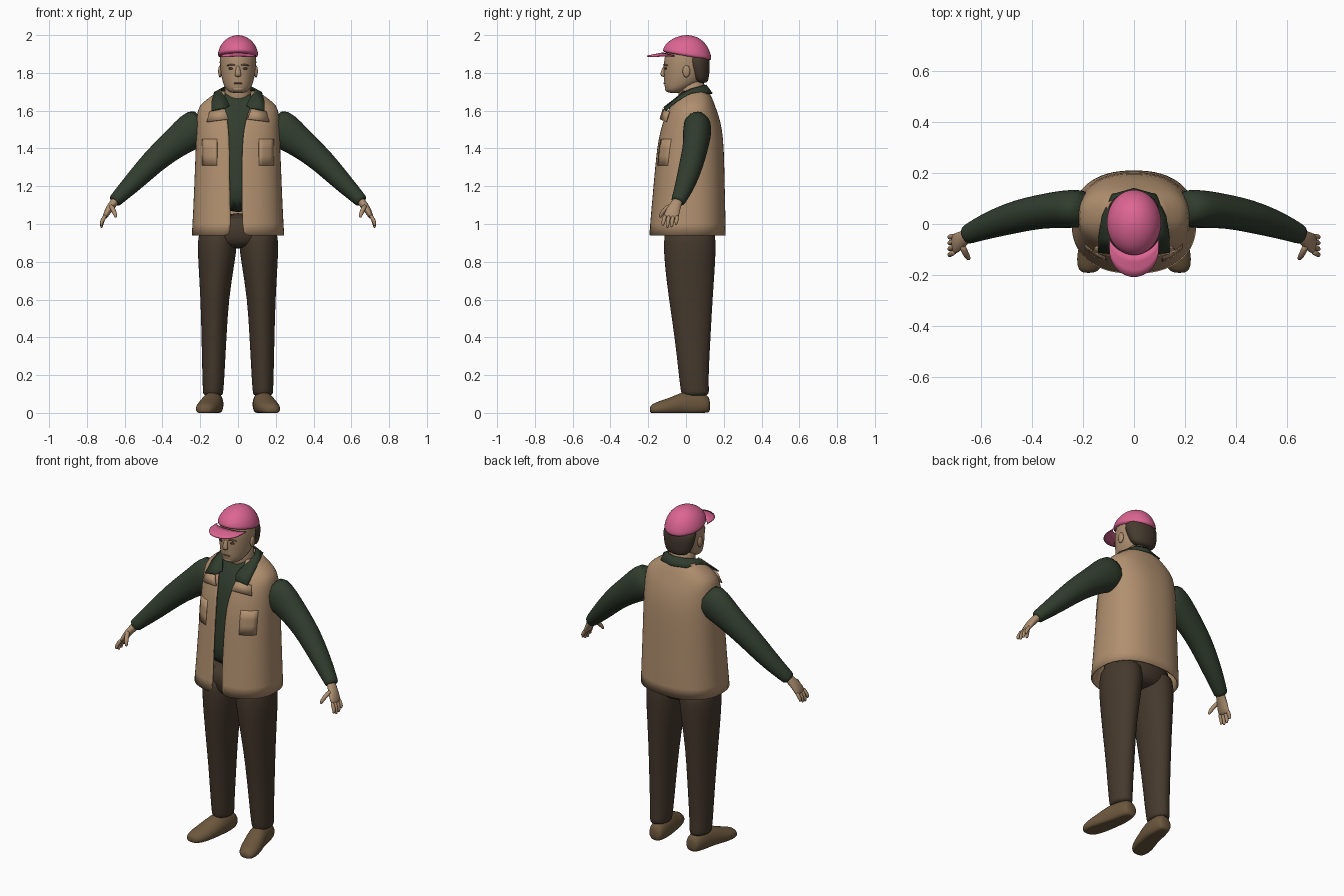
import bpy, bmesh
from math import sin, cos, asin, pi, sqrt
from mathutils import Vector

cube = bpy.data.objects.get("Cube")
if cube:
    bpy.data.objects.remove(cube, do_unlink=True)


def material(name, *rgb):
    m = bpy.data.materials.new(name)
    m.use_nodes = True
    m.diffuse_color = (*rgb, 1)
    m.node_tree.nodes["Principled BSDF"].inputs["Base Color"].default_value = (*rgb, 1)
    return m


TAN = material("tan canvas", .44, .28, .16)
GREEN = material("dark green cloth", .03, .046, .027)
BROWN = material("dark brown cloth", .06, .041, .026)
LEATHER = material("brown leather", .15, .096, .047)
SKIN = material("skin", .42, .275, .165)
LIP = material("lip", .24, .13, .08)
HAIR = material("dark hair", .06, .043, .028)
PINK = material("pink", .72, .13, .29)


def finish(name, bm, mat, sub=1, thick=0):
    bmesh.ops.recalc_face_normals(bm, faces=bm.faces)
    me = bpy.data.meshes.new(name)
    bm.to_mesh(me)
    bm.free()
    me.shade_smooth()
    me.materials.append(mat)
    ob = bpy.data.objects.new(name, me)
    bpy.context.collection.objects.link(ob)
    if sub:
        ob.modifiers.new("smooth", 'SUBSURF').levels = sub
        ob.modifiers["smooth"].render_levels = sub
    if thick:
        s = ob.modifiers.new("thickness", 'SOLIDIFY')
        s.thickness, s.offset = thick, 0
    return ob


def loft(name, rows, mat, closed=True, sub=1, thick=0):
    """Skin a list of point rows; closed rows become capped tubes."""
    bm = bmesh.new()
    vs = [[bm.verts.new(p) for p in row] for row in rows]
    n = len(vs[0])
    for a, b in zip(vs, vs[1:]):
        for i in range(n if closed else n - 1):
            j = (i + 1) % n
            bm.faces.new((a[i], a[j], b[j], b[i]))
    if closed:
        bm.faces.new(vs[0])
        bm.faces.new(vs[-1])
    return finish(name, bm, mat, sub, thick)


def tube(name, pts, mat, up=(0, 1, 0), axis=None, n=20, floor=False):
    """Elliptical sections (x, y, z, radius across, radius along up)."""
    rows, up = [], Vector(up)
    for i, (x, y, z, ra, rb) in enumerate(pts):
        a, b = pts[max(i - 1, 0)], pts[min(i + 1, len(pts) - 1)]
        t = Vector(axis) if axis else (Vector(b[:3]) - Vector(a[:3])).normalized()
        side = t.cross(up).normalized()
        top = side.cross(t)
        row = [Vector((x, y, z)) + side * ra * cos(2 * pi * k / n) + top * rb * sin(2 * pi * k / n)
               for k in range(n)]
        if floor:
            for p in row:
                p.z = max(p.z, 0)
        rows.append(row)
    return loft(name, rows, mat)


def ball(name, loc, size, mat):
    bm = bmesh.new()
    bmesh.ops.create_uvsphere(bm, u_segments=16, v_segments=10, radius=1)
    for v in bm.verts:
        v.co = Vector(loc) + Vector([c * s for c, s in zip(v.co, size)])
    return finish(name, bm, mat, 0)


UP = (0, 0, 1)
P = .85  # squareness of the vest section

# Vest: height, half width, front, back, right and left edges of the opening
VEST = [(.94, .24, -.19, .205, .038, .025), (1.06, .233, -.18, .204, .04, .022),
        (1.2, .227, -.167, .2, .045, .02), (1.4, .219, -.15, .196, .045, .022),
        (1.5, .216, -.13, .187, .05, .03), (1.58, .213, -.105, .167, .06, .05),
        (1.625, .203, -.078, .148, .075, .07), (1.665, .15, -.052, .135, .075, .07),
        (1.7, .1, -.03, .115, .065, .065)]


def power(v):
    return abs(v) ** P * (1 if v > 0 else -1)


def vest_row(z, w, front, back, er, el, n=48):
    start = asin((el / w) ** (1 / P))
    end = 2 * pi - asin((er / w) ** (1 / P))
    mid, depth = (front + back) / 2, (back - front) / 2
    angles = [start + (end - start) * k / n for k in range(n + 1)]
    return [(w * power(sin(t)), mid - depth * power(cos(t)), z) for t in angles]


def vest_front(x, z):
    for a, b in zip(VEST, VEST[1:]):
        if a[0] <= z <= b[0]:
            k = (z - a[0]) / (b[0] - a[0])
            w, f, r = [a[i] + (b[i] - a[i]) * k for i in (1, 2, 3)]
            c = sqrt(1 - (abs(x) / w) ** (2 / P))
            return (f + r) / 2 - (r - f) / 2 * c ** P


loft("vest", [vest_row(*r) for r in VEST], TAN, closed=False, thick=.01)

# Shirt body follows the inside of the vest
tube("shirt_body", [(0, (f + b) / 2, max(z, 1.02), w - .02, (b - f) / 2 - .016)
                    for z, w, f, b, _, _ in VEST if z > 1], GREEN, axis=UP, n=32)

# Trouser hips
tube("trouser_hips", [(0, .02, .87, .1, .09), (0, .02, .9, .19, .125),
                      (0, .02, .95, .212, .138), (0, .02, 1.06, .2, .135)], BROWN, axis=UP, n=28)

# Shirt collar: inner and outer points from the nape to the front tip
COLLAR = [((0, .105, 1.735), (0, .138, 1.69)), ((.06, .085, 1.73), (.085, .115, 1.692)),
          ((.088, .03, 1.715), (.125, .03, 1.695)), ((.084, -.02, 1.692), (.138, -.048, 1.652)),
          ((.06, -.06, 1.66), (.14, -.11, 1.6)), ((.045, -.085, 1.628), (.065, -.118, 1.615))]
half = lambda s: [[(s * x, y, z) for x, y, z in pair] for pair in COLLAR]
loft("shirt_collar", half(-1)[:0:-1] + half(1), GREEN, closed=False, sub=0, thick=.008)

for s, label in ((1, "left"), (-1, "right")):
    def side(pts):
        return [(s * p[0], *p[1:]) for p in pts]

    # Vest lapel and chest pocket
    loft(label + "_lapel", [side([(.07, -.12, 1.61), (.15, -.088, 1.595)]),
                            side([(.05, -.137, 1.555), (.165, -.105, 1.54)])],
         TAN, closed=False, sub=0, thick=.007)
    loft(label + "_chest_pocket",
         [[(s * x, vest_front(x, z) - .004, z) for x in (.11, .13, .15, .17, .188)]
          for z in (1.31, 1.36, 1.4, 1.45)], TAN, closed=False, sub=0, thick=.009)

    # Sleeve
    tube(label + "_sleeve", side([(.17, .06, 1.54, .1, .075), (.25, .06, 1.49, .1, .076),
                                  (.31, .055, 1.445, .085, .072), (.37, .048, 1.398, .075, .067),
                                  (.45, .032, 1.33, .066, .065), (.54, .005, 1.235, .055, .057),
                                  (.61, -.022, 1.165, .043, .046), (.645, -.038, 1.13, .037, .04),
                                  (.658, -.045, 1.115, .035, .037)]), GREEN)

    # Hand
    tube(label + "_palm", side([(.63, -.033, 1.145, .022, .026), (.66, -.05, 1.11, .022, .028),
                                (.685, -.068, 1.075, .02, .037), (.703, -.078, 1.042, .014, .041),
                                (.707, -.08, 1.03, .008, .036)]), SKIN)
    for k, finger in enumerate(("index", "middle", "ring", "little")):
        y = -.11 + .021 * k
        reach = (.012, 0, .003, .016)[k]
        tube(f"{label}_{finger}_finger",
             side([(.7, y, 1.05, .011, .011), (.717, y * 1.06, 1.02, .011, .011),
                   (.723, y * 1.1, .995 + reach, .01, .01),
                   (.722, y * 1.12, .978 + reach, .006, .006)]), SKIN, n=10)
    tube(label + "_thumb", side([(.675, -.08, 1.1, .014, .014), (.66, -.115, 1.075, .013, .013),
                                 (.65, -.132, 1.05, .011, .011), (.645, -.138, 1.032, .006, .006)]),
         SKIN, n=10)

    # Trouser leg with a loose cuff
    tube(label + "_trouser_leg",
         side([(.132, .048, .088, .052, .07), (.132, .048, .11, .054, .075),
               (.131, .044, .15, .057, .077), (.13, .04, .22, .06, .081), (.127, .035, .4, .067, .096),
               (.124, .025, .6, .075, .117), (.114, .02, .8, .098, .137),
               (.109, .02, .9, .107, .14), (.105, .02, 1, .1, .135)]), BROWN, axis=UP)

    # Shoe
    tube(label + "_shoe",
         side([(.122, .128, .035, .03, .03), (.123, .115, .045, .045, .055), (.128, .05, .045, .053, .075),
               (.138, -.02, .045, .058, .068), (.155, -.08, .03, .062, .052),
               (.168, -.14, .022, .058, .042), (.176, -.178, .018, .044, .03),
               (.178, -.192, .016, .022, .016)]), LEATHER, up=UP, axis=(0, -1, 0), floor=True)

    # Ear, eye and brow
    ball(label + "_ear", (s * .095, .002, 1.808), (.01, .02, .032), SKIN)
    ball(label + "_eye", (s * .037, -.107, 1.823), (.015, .006, .006), HAIR)
    tube(label + "_brow", side([(.014, -.117, 1.84, .004, .006), (.036, -.114, 1.845, .005, .008),
                                (.06, -.095, 1.838, .003, .005)]), LIP, n=10)

# Head and neck
tube("neck", [(0, .04, 1.6, .075, .07), (0, .032, 1.68, .07, .074), (0, .03, 1.78, .07, .074)],
     SKIN, axis=UP)
tube("head", [(0, -.06, 1.692, .035, .035), (0, -.052, 1.708, .06, .058), (0, -.022, 1.74, .078, .094),
              (0, -.008, 1.78, .089, .109), (0, -.002, 1.83, .095, .116), (0, 0, 1.88, .097, .117),
              (0, .005, 1.92, .09, .104), (0, .008, 1.95, .07, .08)], SKIN, axis=UP, n=28)
tube("hair", [(0, .085, 1.745, .055, .026), (0, .075, 1.765, .078, .045), (0, .068, 1.81, .093, .058),
              (0, .058, 1.86, .1, .069), (0, .05, 1.9, .096, .07)], HAIR, axis=UP, n=24)
tube("nose", [(0, -.112, 1.84, .01, .008), (0, -.121, 1.812, .012, .011), (0, -.124, 1.79, .019, .014),
              (0, -.118, 1.778, .013, .008)], SKIN, axis=UP, n=12)
ball("mouth", (0, -.114, 1.745), (.027, .006, .004), LIP)
ball("chin", (0, -.096, 1.716), (.032, .016, .016), SKIN)

# Cap crown, with its rim sloping down to the back
crown = []
for i in range(10):
    a = i / 9 * pi / 2 * .985
    row = []
    for k in range(32):
        t = 2 * pi * k / 32
        x, y = .109 * cos(a) * cos(t), .006 + .131 * cos(a) * sin(t)
        row.append((x, y, 1.882 - .19 * y * (1 - sin(a)) + .118 * sin(a)))
    crown.append(row)
loft("cap_crown", crown, PINK)

# Cap brim
brim = []
for i in range(25):
    u = sin((i / 24 - .5) * pi)
    inner, outer = -.12 * sqrt(1 - .75 * u * u), -.1 - .107 * sqrt(1 - u * u)
    row = []
    for v in (0, .33, .67, 1):
        y = inner + (outer - inner) * v
        row.append((.096 * u, y, 1.906 + .2 * (y + .12) * (y < -.12) - .016 * u * u))
    brim.append(row)
loft("cap_brim", brim, PINK, closed=False, sub=0, thick=.006)
